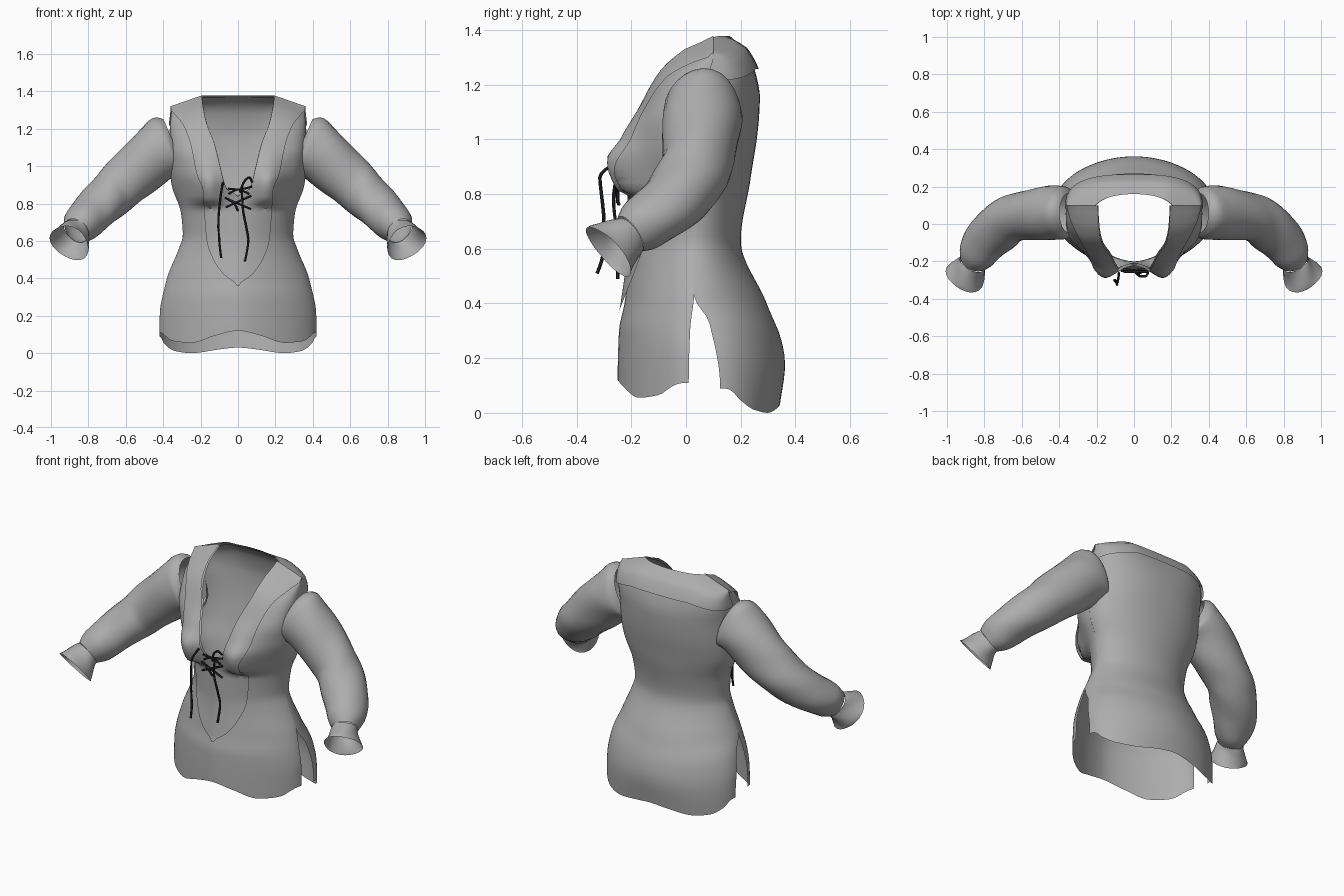
import bpy, bmesh, math
from mathutils import Vector

if "Cube" in bpy.data.objects:
    bpy.data.objects.remove(bpy.data.objects["Cube"])

def material(name, rgb):
    m = bpy.data.materials.new(name)
    m.diffuse_color = (*rgb, 1)
    m.use_nodes = True
    m.node_tree.nodes["Principled BSDF"].inputs["Base Color"].default_value = m.diffuse_color
    return m

CLOTH = material("grey cloth", (0.42, 0.42, 0.42))
LACE = material("black lace", (0.02, 0.02, 0.02))

def clamp(t):
    return max(0, min(1, t))

def curve(z, pts):
    """Smooth interpolation through (z, value) pairs."""
    if z <= pts[0][0]: return pts[0][1]
    if z >= pts[-1][0]: return pts[-1][1]
    i = max(k for k in range(len(pts) - 1) if pts[k][0] <= z)
    def slope(k):
        if k in (0, len(pts) - 1): return 0
        a = (pts[k][1] - pts[k-1][1]) / (pts[k][0] - pts[k-1][0])
        b = (pts[k+1][1] - pts[k][1]) / (pts[k+1][0] - pts[k][0])
        return 0 if a * b <= 0 else 2 * a * b / (a + b)
    (z0, v0), (z1, v1) = pts[i], pts[i + 1]
    h = z1 - z0
    t = (z - z0) / h
    return (v0 * (1 + 2*t) * (1-t)**2 + slope(i) * h * t * (1-t)**2
            + v1 * t*t * (3 - 2*t) + slope(i+1) * h * t*t * (t - 1))

# Body profiles, all against height
WIDTH = [(.08, .42), (.2, .418), (.4, .38), (.55, .32), (.63, .295), (.75, .305),
         (.9, .355), (1.0, .365), (1.2, .365), (1.31, .355)]
FRONT = [(.08, -.25), (.3, -.245), (.4, -.225), (.63, -.2), (.79, -.2), (.92, -.22),
         (1.0, -.2), (1.1, -.155), (1.2, -.088), (1.27, 0), (1.31, .1)]
BACK = [(.04, .34), (.2, .362), (.4, .295), (.63, .2), (.85, .235), (1.13, .27),
        (1.2, .255), (1.27, .22), (1.31, .16)]
SEAM_F = [(.08, .01), (.3, .015), (.43, .03), (.9, .05), (1.2, .06), (1.31, .1)]
SEAM_B = [(.08, .125), (.33, .085), (.43, .03), (.9, .05), (1.2, .06), (1.31, .1)]
POWER_F = [(.08, 1.6), (.4, 1.65), (.85, 1.8), (1.0, 2.5), (1.1, 3.3)]
POWER_B = [(.08, 1.9), (.7, 2.0), (1.0, 2.2), (1.12, 2.3), (1.25, 3)]
BUST = [(.775, 0), (.815, .85), (.87, 1), (.93, .9), (1.0, .45), (1.12, 0)]
NECK = [(.845, 0), (.87, .055), (.92, .075), (1.0, .095), (1.1, .125), (1.2, .17), (1.31, .19)]
# Outer edge of the collar, running down into the pointed flap under the lacing
COLLAR = [(.36, .005), (.42, .075), (.5, .13), (.6, .165), (.78, .18), (.87, .185),
          (.95, .215), (1.1, .25), (1.2, .29), (1.27, .34), (1.31, .362)]
HEM_F = [(0, .12), (.12, .095), (.25, .055), (.35, .065), (.42, .11)]
HEM_B = [(0, .03), (.1, .02), (.25, 0), (.34, .012), (.39, .045), (.42, .09)]

def surface(x, z, back, off=0):
    w = curve(z, WIDTH)
    r = min(1, abs(x) / w)
    p = curve(z, POWER_B if back else POWER_F)
    bulge = max(0, 1 - r**p) ** (1 / p)
    seam = curve(z, SEAM_B if back else SEAM_F)
    y = seam + (curve(z, BACK if back else FRONT) - seam) * bulge
    if back:                      # shoulder line bends back around the neck
        if z > 1.305:
            y = .1 + .06 * max(0, 1 - (x / .19)**2) ** .5
    else:
        y -= .088 * curve(z, BUST) * math.exp(-((abs(x) - .165) / .08)**2)
    ramp = clamp((z - 1.0) / .3)
    rise = .06 * ramp * clamp((.36 - abs(x)) / .17)
    hem = curve(abs(x), HEM_B if back else HEM_F) - .08
    drop = hem * max(0, 1 - (z - .08) / .22)
    out = off * clamp((1.31 - z) / .1)      # layers meet along the shoulder
    return Vector((x * (1 + off), y + (out if back else -out), z + rise + drop + off * .6 * ramp))

def finish(name, bm, mat, angle=50):
    me = bpy.data.meshes.new(name)
    bm.to_mesh(me)
    bm.free()
    ob = bpy.data.objects.new(name, me)
    bpy.context.collection.objects.link(ob)
    me.materials.append(mat)
    bpy.context.view_layer.objects.active = ob
    ob.select_set(True)
    bpy.ops.object.shade_smooth_by_angle(angle=math.radians(angle))
    ob.select_set(False)
    return ob

def mirror(ob):
    m = ob.modifiers.new("Mirror", "MIRROR")
    m.merge_threshold = .002

def panel(name, z0, z1, rows, inner, outer, back=False, off=0, cols=18):
    """Half of a cloth panel between two edge curves, mirrored across x."""
    bm = bmesh.new()
    grid = []
    for i in range(rows + 1):
        z = z0 + (z1 - z0) * i / rows
        w = curve(z, WIDTH)
        a = math.asin(min(1, inner(z) / w))
        b = math.asin(min(1, outer(z) / w))
        grid.append([bm.verts.new(surface(w * math.sin(a + (b - a) * j / cols), z, back, off))
                     for j in range(cols + 1)])
    for g, h in zip(grid, grid[1:]):
        for j in range(cols):
            q = [g[j], g[j+1], h[j+1], h[j]]
            bm.faces.new(q[::-1] if back else q)
    mirror(finish(name, bm, CLOTH))

zero = lambda z: 0
width = lambda z: curve(z, WIDTH)
neck = lambda z: curve(z, NECK)

# Shirt body, open at the neck and slit at the sides
panel("front_panel", .08, 1.31, 50, neck, width)
panel("back_panel", .08, 1.31, 50, zero, width, back=True)
# Wide collar and front flap, and its band across the upper back
panel("front_collar", .36, 1.31, 46, neck, lambda z: curve(z, COLLAR), off=.014, cols=10)
panel("back_collar", 1.21, 1.31, 8, zero, width, back=True, off=.014)

def tube(name, path, radii, mat, sides=24, ripple=0, steps=4, caps=False):
    """Sweep of elliptical rings (horizontal radius, vertical radius) along a smooth path."""
    n = len(path)
    axis = lambda seq, k, t: curve(t, [(i, s[k]) for i, s in enumerate(seq)])
    ts = [i / steps for i in range((n - 1) * steps + 1)]
    pts = [Vector([axis(path, k, t) for k in range(3)]) for t in ts]
    bm = bmesh.new()
    rings = []
    for i, (t, c) in enumerate(zip(ts, pts)):
        lo, hi = max(0, i - 2), min(len(pts) - 1, i + 2)
        d = (pts[hi] - pts[lo]).normalized()
        side = d.cross(Vector((0, 0, 1)))
        side = side.normalized() if side.length > .05 else Vector((1, 0, 0))
        up = side.cross(d).normalized()
        rh, rv = axis(radii, 0, t), axis(radii, 1, t)
        ring = []
        for s in range(sides):
            a = 2 * math.pi * s / sides
            k = 1 + ripple * math.sin(3 * a + t * 2.6)
            ring.append(bm.verts.new(c + (side * rh * math.cos(a) + up * rv * math.sin(a)) * k))
        rings.append(ring)
    for g, h in zip(rings, rings[1:]):
        for s in range(sides):
            e = (s + 1) % sides
            bm.faces.new([g[s], h[s], h[e], g[e]])
    if caps:
        bm.faces.new(rings[0])
        bm.faces.new(rings[-1][::-1])
    bmesh.ops.recalc_face_normals(bm, faces=bm.faces)
    return finish(name, bm, mat)

# Puffed sleeves, gathered into the armholes
mirror(tube("sleeve",
    [(.343, .06, 1.125), (.375, .06, 1.11), (.44, .058, 1.065), (.55, .05, .965), (.645, .03, .88),
     (.715, -.015, .812), (.785, -.08, .745), (.837, -.16, .688), (.863, -.205, .655)],
    [(.105, .14), (.14, .165), (.146, .152), (.135, .143), (.127, .131), (.13, .12), (.122, .108),
     (.102, .1), (.07, .075)], CLOTH, ripple=.02))
# Flared cuffs
mirror(tube("cuff", [(.863, -.205, .655), (.88, -.238, .628), (.9, -.28, .59)],
            [(.07, .075), (.084, .09), (.108, .118)], CLOTH, ripple=.05))

# Lacing: two hanging ends, crossings and a small bow
laces = [
    [(-.08, -.26, .91), (-.09, -.315, .86), (-.105, -.3, .7), (-.1, -.3, .6), (-.09, -.325, .51)],
    [(.02, -.25, .88), (.025, -.265, .78), (.045, -.255, .67), (.055, -.25, .6), (.037, -.25, .49)],
    [(.01, -.26, .86), (.035, -.28, .92), (.06, -.28, .94), (.075, -.26, .915)],
    [(-.07, -.25, .83), (0, -.25, .80), (.07, -.25, .77)],
    [(-.065, -.25, .78), (0, -.255, .81), (.07, -.25, .84)],
    [(-.055, -.255, .88), (0, -.255, .875), (.075, -.255, .89)],
    [(-.05, -.255, .85), (.0, -.255, .875), (.06, -.255, .85)],
    [(0, -.245, .76), (-.02, -.255, .80), (-.05, -.25, .82)],
]
for i, path in enumerate(laces):
    tube("lace_%d" % (i + 1), path, [(.0065, .0065)] * len(path), LACE, sides=6, steps=5, caps=True)
